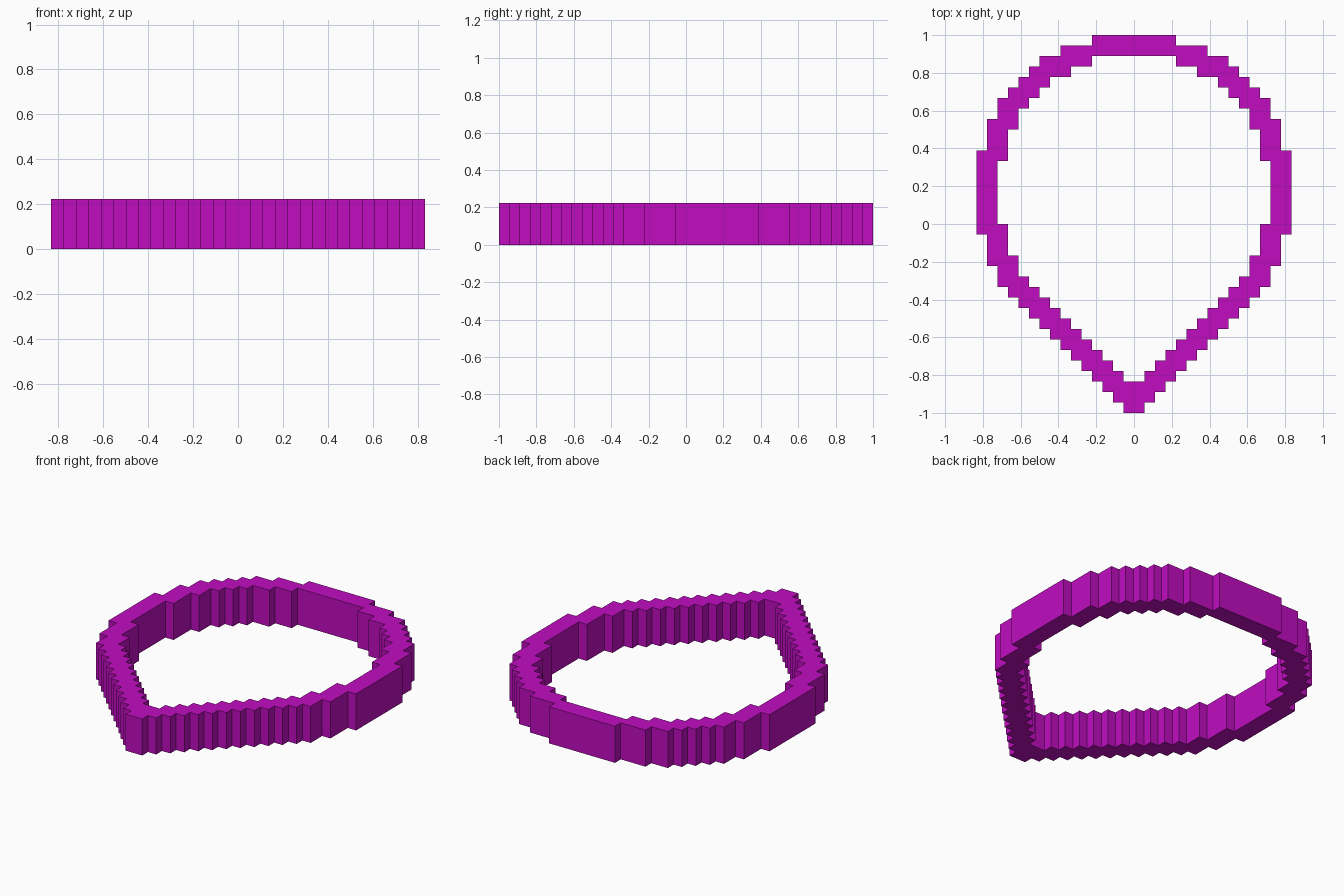
import bpy
import bmesh

cube = bpy.data.objects.get("Cube")
if cube:
    bpy.data.objects.remove(cube, do_unlink=True)

U = 2 / 36          # size of one grid step
HEIGHT = 4 * U

# Stepped half profiles: (half width, lower y of that step), from back to front
OUTER = [(4, 17), (7, 16), (9, 15), (10, 14), (11, 13), (12, 12), (13, 10),
         (14, 7), (15, -1), (14, -4)] + [(w, w - 19) for w in range(13, 0, -1)]
INNER = [(4, 15), (6, 14), (8, 13), (9, 12), (10, 11), (11, 9), (12, 6),
         (13, 0), (12, -3)] + [(w, w - 16) for w in range(11, 0, -1)]


def staircase(steps, y_start):
    """Corner points of a stepped line from the back centre to the front centre."""
    pts, y = [(0, y_start)], y_start
    for w, y_low in steps:
        pts += [(w, y), (w, y_low)]
        y = y_low
    return pts + [(0, y)]


# Material
mat = bpy.data.materials.new("magenta")
colour = (0.53, 0.004, 0.53, 1)
mat.diffuse_color = colour
mat.use_nodes = True
mat.node_tree.nodes["Principled BSDF"].inputs["Base Color"].default_value = colour

# Half of the ring, extruded upwards and left open on the centre plane
bm = bmesh.new()
outline = staircase(OUTER, 18) + staircase(INNER, 16)[::-1]
base = bm.faces.new([bm.verts.new((x * U, y * U, 0)) for x, y in outline])
top = bmesh.ops.extrude_face_region(bm, geom=[base], use_keep_orig=True)["geom"]
bmesh.ops.translate(bm, vec=(0, 0, HEIGHT),
                    verts=[g for g in top if isinstance(g, bmesh.types.BMVert)])
bmesh.ops.recalc_face_normals(bm, faces=bm.faces)
ends = [f for f in bm.faces if all(abs(v.co.x) < 1e-5 for v in f.verts)]
bmesh.ops.delete(bm, geom=ends, context='FACES')

mesh = bpy.data.meshes.new("stepped_teardrop_ring")
bm.to_mesh(mesh)
bm.free()
mesh.materials.append(mat)
ring = bpy.data.objects.new("stepped_teardrop_ring", mesh)
bpy.context.collection.objects.link(ring)

# Other half
mirror = ring.modifiers.new("mirror", 'MIRROR')
mirror.use_clip = True
mirror.merge_threshold = 0.001
